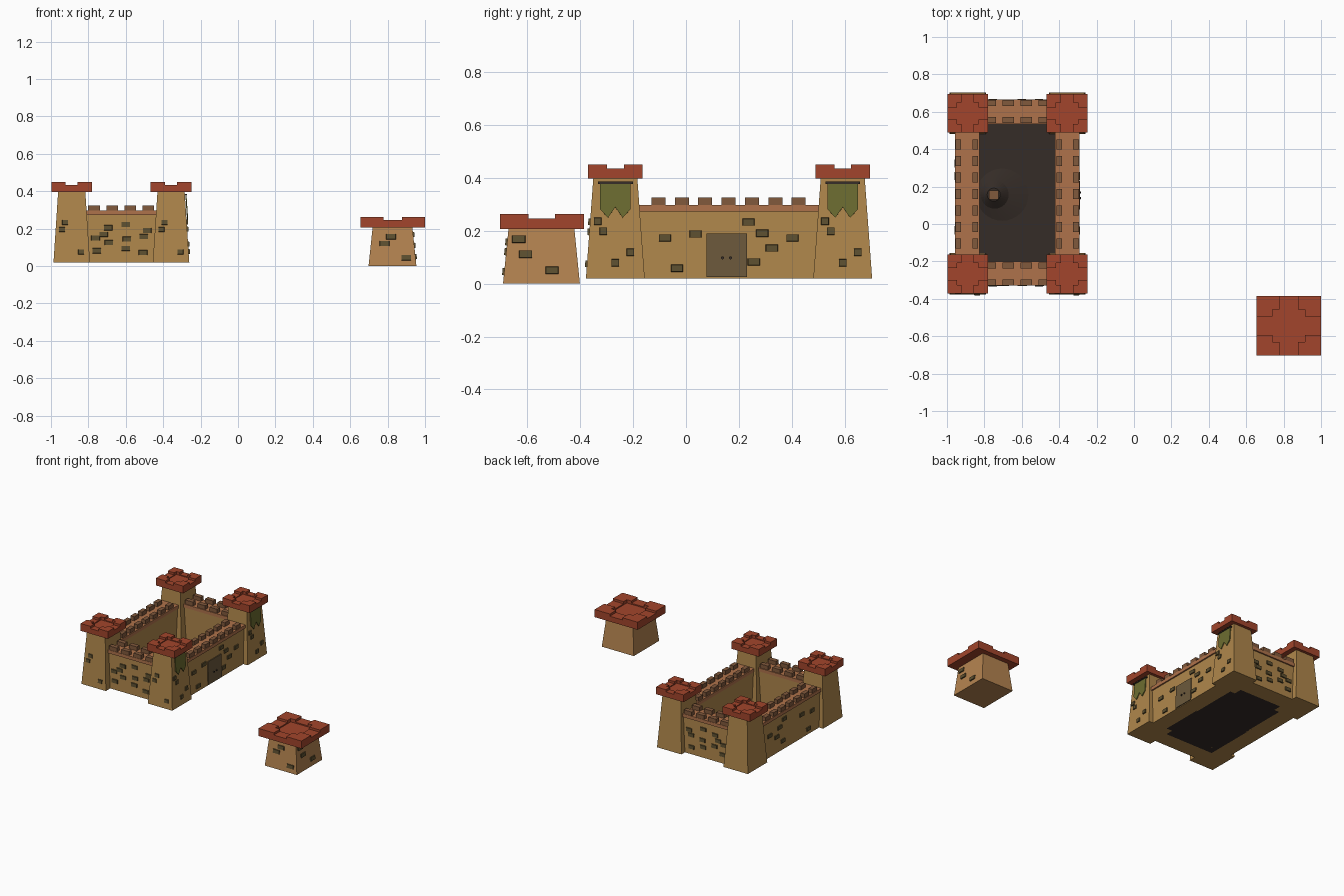
import bpy, bmesh
from math import radians, atan2, cos, sin, pi
from mathutils import Matrix, Vector

if "Cube" in bpy.data.objects:
    bpy.data.objects.remove(bpy.data.objects["Cube"])


def mat(name, *rgb):
    m = bpy.data.materials.new(name)
    m.diffuse_color = (*rgb, 1)
    m.use_nodes = True
    m.node_tree.nodes["Principled BSDF"].inputs["Base Color"].default_value = m.diffuse_color
    return m


TAN = mat("tan_wall", 0.43, 0.24, 0.07)
CLAY = mat("clay_wall", 0.46, 0.23, 0.08)
RED = mat("red_cap", 0.36, 0.06, 0.025)
TRIM = mat("trim", 0.43, 0.17, 0.07)
STONE = mat("stone", 0.11, 0.08, 0.03)
MERLON = mat("merlon", 0.22, 0.10, 0.045)
OLIVE = mat("banner", 0.15, 0.15, 0.03)
WOOD = mat("door", 0.15, 0.10, 0.045)
DARK = mat("dark", 0.035, 0.025, 0.02)


def rect(w, d, x=0, y=0):
    return [(x - w/2, y - d/2), (x + w/2, y - d/2), (x + w/2, y + d/2), (x - w/2, y + d/2)]


def loft(bm, low, z0, z1, top=None, m=Matrix()):
    """Closed prism or frustum between two matching outlines."""
    a = [bm.verts.new(m @ Vector((*p, z0))) for p in low]
    b = [bm.verts.new(m @ Vector((*p, z1))) for p in (top or low)]
    bm.faces.new(a[::-1])
    bm.faces.new(b)
    for i in range(len(a)):
        j = (i + 1) % len(a)
        bm.faces.new((a[i], a[j], b[j], b[i]))


def finish(name, bm, material):
    bmesh.ops.recalc_face_normals(bm, faces=bm.faces)
    me = bpy.data.meshes.new(name)
    bm.to_mesh(me)
    bm.free()
    me.materials.append(material)
    ob = bpy.data.objects.new(name, me)
    bpy.context.collection.objects.link(ob)
    return ob


def circle(r, n, x, y):
    return [(x + r*cos(2*pi*i/n), y + r*sin(2*pi*i/n)) for i in range(n)]


def face_matrix(body, side, u, z):
    """Frame on a sloped wall; side 0..3 = front, right, back, left; u is world x or y."""
    cx, cy, bw, bd, tw, td, z0, z1 = body
    b, t = (bd/2, td/2) if side % 2 == 0 else (bw/2, tw/2)
    out = b + (t - b)*(z - z0)/(z1 - z0)
    tilt = atan2(b - t, z1 - z0)
    pos = [(u, cy - out, z), (cx + out, u, z), (u, cy + out, z), (cx - out, u, z)][side]
    return (Matrix.Translation(pos) @ Matrix.Rotation(side*pi/2, 4, 'Z')
            @ Matrix.Rotation(pi/2 - tilt, 4, 'X'))


def stones(name, body, side, spots, w, h):
    bm = bmesh.new()
    for u, z in spots:
        loft(bm, rect(w, h), -0.006, 0.007, rect(w*0.9, h*0.85), face_matrix(body, side, u, z))
    finish(name, bm, STONE)


def cap(name, x, y, w, d, r, n, z0, floor, notch, top):
    """Square slab with a sunken middle, four crenels and four L-shaped corners."""
    bm = bmesh.new()
    loft(bm, rect(w, d, x, y), z0, floor)
    hw, hd = w/2, d/2
    for s in (1, -1):
        loft(bm, rect(2*n, hd - r, x, y + s*(hd + r)/2), floor, notch)
        loft(bm, rect(hw - r, 2*n, x + s*(hw + r)/2, y), floor, notch)
        for t in (1, -1):
            ell = [(n, r), (r, r), (r, n), (hw, n), (hw, hd), (n, hd)]
            loft(bm, [(x + s*a, y + t*b) for a, b in ell], floor, top)
    finish(name, bm, RED)


def tower(name, body, material):
    x, y, bw, bd, tw, td, z0, z1 = body
    bm = bmesh.new()
    loft(bm, rect(bw, bd, x, y), z0, z1, rect(tw, td, x, y))
    finish(name, bm, material)


# Lone tower
lone = (0.826, -0.546, 0.256, 0.29, 0.212, 0.248, 0.0, 0.21)
tower("lone_tower", lone, CLAY)
cap("lone_tower_cap", 0.828, -0.544, 0.344, 0.318, 0.087, 0.05, 0.207, 0.238, 0.246, 0.262)
stones("lone_front_stones", lone, 0, [(0.818, 0.157), (0.783, 0.12), (0.9, 0.045)], 0.055, 0.03)
stones("lone_right_stones", lone, 1, [(-0.632, 0.168), (-0.606, 0.111), (-0.506, 0.05)], 0.052, 0.03)

# Four corner towers
for xn, x in (("left", -0.889), ("right", -0.358)):
    for yn, y in (("front", -0.267), ("back", 0.592)):
        tag = f"{yn}_{xn}"
        body = (x, y, 0.195, 0.222, 0.145, 0.166, 0.02, 0.40)
        tower(f"{tag}_tower", body, TAN)
        cap(f"{tag}_cap", x, y, 0.218, 0.207, 0.058, 0.032, 0.397, 0.428, 0.434, 0.45)
        if yn == "front":
            stones(f"{tag}_front_stones", body, 0,
                   [(x - 0.035, 0.233), (x - 0.052, 0.195), (x + 0.05, 0.075)], 0.033, 0.028)
        if xn == "right":
            stones(f"{tag}_side_stones", body, 1,
                   [(y - 0.067, 0.235), (y - 0.045, 0.198), (y, 0.078), (y + 0.057, 0.118)], 0.03, 0.03)
            # Banner and rod
            m = face_matrix(body, 1, y, 0.37)
            bm = bmesh.new()
            loft(bm, [(-.057, .005), (-.057, -.09), (-.028, -.122), (0, -.082),
                      (.028, -.122), (.057, -.09), (.057, .005)], 0.003, 0.009, None, m)
            finish(f"{tag}_banner", bm, OLIVE)
            bm = bmesh.new()
            loft(bm, rect(0.132, 0.008, 0, 0.01), -0.002, 0.012, None, m)
            finish(f"{tag}_banner_rod", bm, DARK)

# Curtain walls with trim
CX, CY = -0.6245, 0.1675
hall = (CX, CY, 0.66, 0.99, 0.645, 0.975, 0.02, 0.28)


def ring(name, material, base, top, inner, z0, z1):
    bm = bmesh.new()
    loops = [[bm.verts.new((*p, z)) for p in rect(*s, CX, CY)]
             for s, z in ((base, z0), (top, z1), (inner, z1), (inner, z0))]
    for k in range(4):
        a, b = loops[k], loops[(k + 1) % 4]
        for i in range(4):
            j = (i + 1) % 4
            bm.faces.new((a[i], a[j], b[j], b[i]))
    finish(name, bm, material)


ring("curtain_walls", TAN, (0.66, 0.99), (0.645, 0.975), (0.415, 0.745), 0.02, 0.28)
ring("wall_trim", TRIM, (0.665, 0.995), (0.665, 0.995), (0.405, 0.735), 0.272, 0.296)

# Merlons: two rows on every wall
bm = bmesh.new()
for s in (1, -1):
    for inset in (0.018, 0.108):
        for i in range(7):
            loft(bm, rect(0.03, 0.053, CX + s*(0.3325 - inset), -0.104 + i*0.0883), 0.29, 0.325)
        for i in range(4):
            loft(bm, rect(0.062, 0.032, -0.77 + i*0.097, CY + s*(0.4975 - inset)), 0.29, 0.325)
finish("wall_merlons", bm, MERLON)

# Wall stones
long_spots = [(-.08, .172), (.036, .187), (-.034, .058), (.236, .232),
              (.288, .19), (.256, .082), (.402, .172), (.324, .134)]
short_spots = [(-.60, .222), (-.694, .205), (-.718, .17), (-.486, .19), (-.504, .157), (-.69, .125),
               (-.594, .144), (-.755, .082), (-.6, .095), (-.508, .072), (-.762, .15)]
for side, label, spots in ((0, "front", short_spots), (1, "right", long_spots),
                           (2, "back", short_spots), (3, "left", long_spots)):
    stones(f"{label}_wall_stones", hall, side, spots, 0.048, 0.029)

# Door with two knobs
m = face_matrix(hall, 1, 0.153, 0.107)
bm = bmesh.new()
loft(bm, rect(0.153, 0.165), -0.006, 0.006, None, m)
finish("door", bm, WOOD)
bm = bmesh.new()
for u in (-0.015, 0.015):
    loft(bm, circle(0.006, 8, u, -0.01), 0.004, 0.012, None, m)
finish("door_knobs", bm, DARK)

# Courtyard floor with low mound and small post
bm = bmesh.new()
loft(bm, rect(0.43, 0.76, CX, CY), 0.02, 0.028)
finish("courtyard_floor", bm, DARK)
bm = bmesh.new()
loft(bm, circle(0.155, 32, -0.695, 0.157), 0.024, 0.045, circle(0.075, 32, -0.745, 0.157))
loft(bm, circle(0.075, 32, -0.745, 0.157), 0.045, 0.08, circle(0.035, 32, -0.75, 0.157))
finish("courtyard_mound", bm, DARK)
bm = bmesh.new()
loft(bm, rect(0.05, 0.05, -0.75, 0.155), 0.07, 0.11)
finish("courtyard_post", bm, MERLON)
